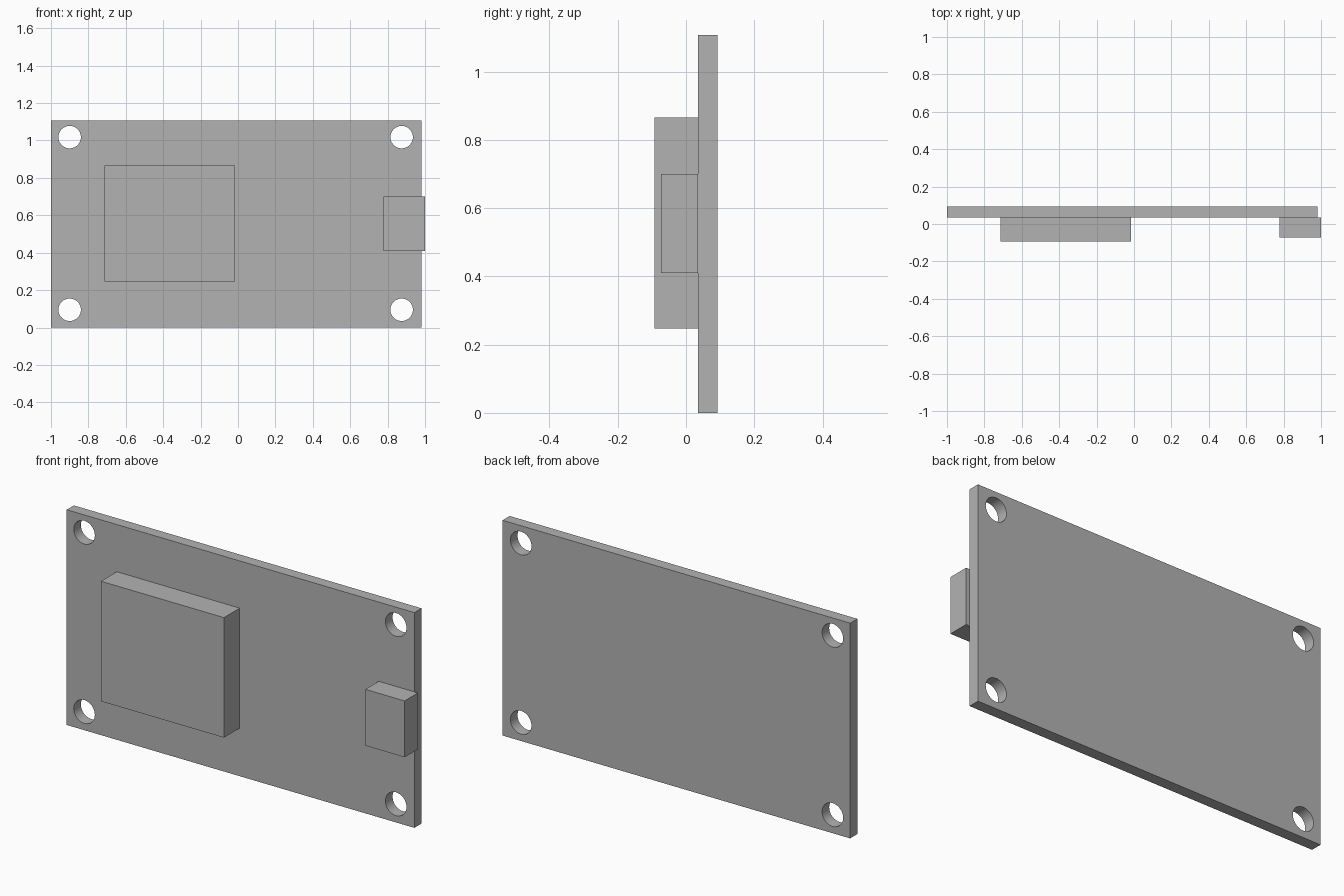
import bpy
import math

default = bpy.data.objects.get("Cube")
if default:
    bpy.data.objects.remove(default, do_unlink=True)

# Single plain grey finish
grey = bpy.data.materials.new("plain grey")
grey.use_nodes = True
colour = (0.45, 0.45, 0.45, 1)
grey.diffuse_color = colour
grey.node_tree.nodes["Principled BSDF"].inputs["Base Color"].default_value = colour


def box(name, x, y, z):
    """Add a box spanning the given (low, high) range on each axis."""
    spans = (x, y, z)
    bpy.ops.mesh.primitive_cube_add(size=1, location=[(a + b) / 2 for a, b in spans])
    obj = bpy.context.object
    obj.name = name
    obj.scale = [b - a for a, b in spans]
    bpy.ops.object.transform_apply(location=False, rotation=False, scale=True)
    obj.data.materials.append(grey)
    return obj


FACE = 0.035  # front face of the board

# Circuit board, chip and edge connector
board = box("circuit_board", (-1, 0.98), (FACE, 0.093), (0, 1.108))
box("chip", (-0.715, -0.015), (-0.093, FACE), (0.247, 0.865))
box("edge_connector", (0.777, 1), (-0.073, FACE), (0.41, 0.70))

# Mounting holes drilled through the four corners
for x in (-0.9, 0.875):
    for z in (0.095, 1.018):
        bpy.ops.mesh.primitive_cylinder_add(
            vertices=48, radius=0.06, depth=0.3,
            location=(x, 0.064, z), rotation=(math.pi / 2, 0, 0))
        cutter = bpy.context.object
        cutter.name = "hole_cutter"
        cutter.hide_render = True
        cutter.data.materials.append(grey)

        hole = board.modifiers.new("mounting_hole", "BOOLEAN")
        hole.operation = "DIFFERENCE"
        hole.solver = "EXACT"
        hole.object = cutter
        bpy.context.view_layer.objects.active = board
        bpy.ops.object.modifier_apply(modifier=hole.name)
        bpy.data.objects.remove(cutter, do_unlink=True)

# Smooth hole walls with crisp edges
bpy.ops.object.select_all(action="DESELECT")
board.select_set(True)
bpy.context.view_layer.objects.active = board
bpy.ops.object.shade_smooth_by_angle(angle=math.radians(30))
